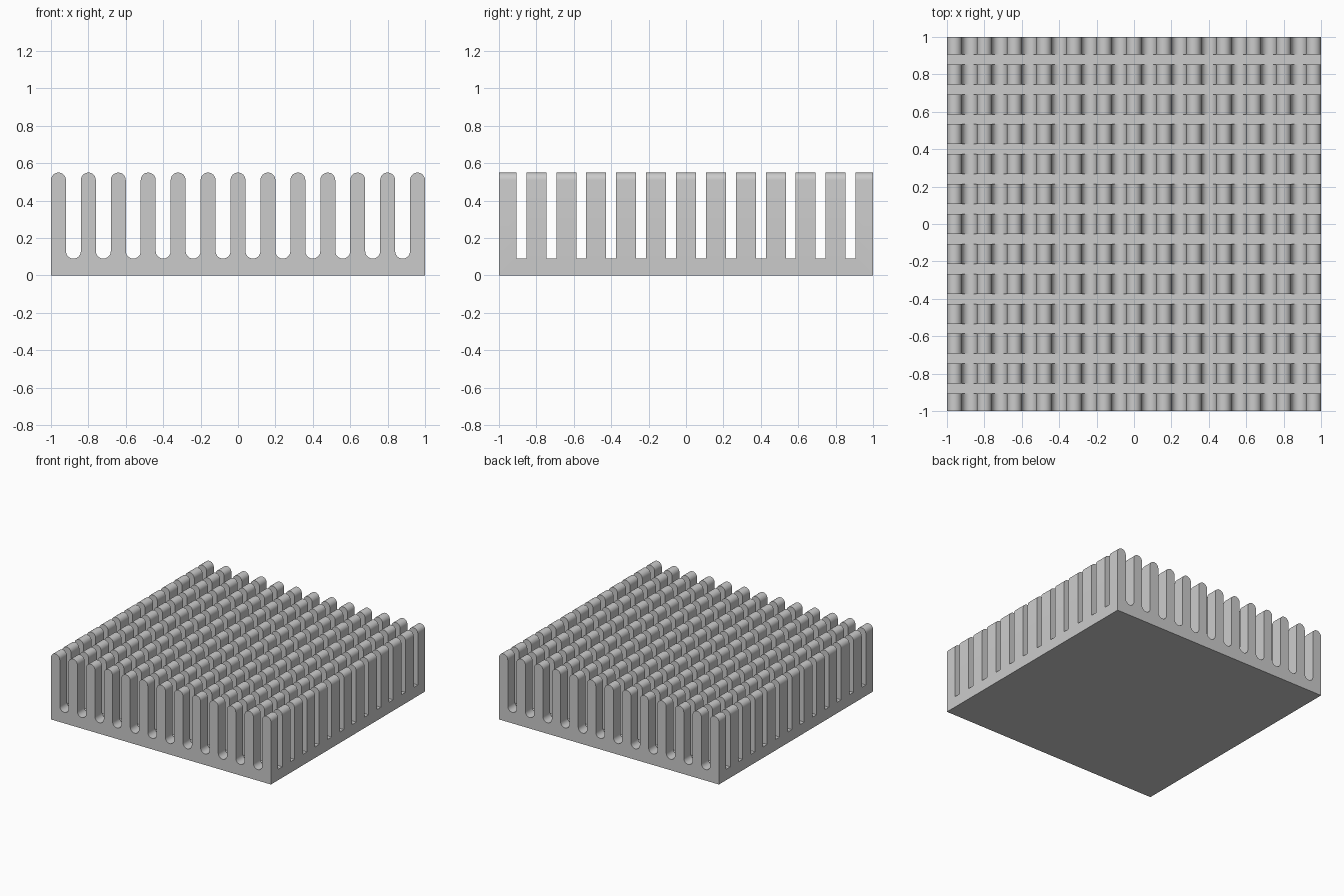
import bpy, bmesh
from math import pi, cos, sin

if "Cube" in bpy.data.objects:
    bpy.data.objects.remove(bpy.data.objects["Cube"])

N = 13                  # pins per side
PITCH = 0.16
R = 0.04                # radius of pin tops and channel bottoms
SLOT = 0.053            # width of the square cross slots
FLOOR, TOP = 0.09, 0.55
SEG = 12                # segments per half circle (even)


def arc(cx, cz, sign):
    """Half circle from left to right; sign +1 is a crest, -1 a valley."""
    return [(cx - R * cos(pi * i / SEG), cz + sign * R * sin(pi * i / SEG))
            for i in range(SEG + 1)]


# Upper outline of each pin, running from valley middle to valley middle
half = SEG // 2
pins = []
for i in range(N):
    x = -0.96 + i * PITCH
    left = arc(x - 2 * R, FLOOR + R, -1)[half:] if i else [(-1, FLOOR)]
    right = arc(x + 2 * R, FLOOR + R, -1)[:half + 1] if i < N - 1 else [(1, FLOOR)]
    pins.append(left + arc(x, TOP - R, 1) + right)

# Front-to-back bands occupied by pins
cuts = [-0.88 + i * PITCH for i in range(N - 1)]
starts = [-1] + [c + SLOT / 2 for c in cuts]
ends = [c - SLOT / 2 for c in cuts] + [1]
bands = list(zip(starts, ends))

bm = bmesh.new()


def face(points):
    bm.faces.new([bm.verts.new(p) for p in points])


# Rounded pin and channel surfaces (flat outer sides are added below)
for y0, y1 in bands:
    for prof in pins:
        for (xa, za), (xb, zb) in zip(prof, prof[1:]):
            if abs(xa) > 0.9999 and abs(xb) > 0.9999:
                continue
            face([(xa, y0, za), (xb, y0, zb), (xb, y1, zb), (xa, y1, za)])
    # Pin walls facing the cross slots
    for y in (y0, y1):
        if abs(y) < 1:
            for prof in pins:
                face([(x, y, z) for x, z in prof])

# Flat slot floors
for y0, y1 in zip(ends[:-1], starts[1:]):
    for prof in pins:
        xa, xb = prof[0][0], prof[-1][0]
        face([(xa, y0, FLOOR), (xb, y0, FLOOR), (xb, y1, FLOOR), (xa, y1, FLOOR)])

# Comb-shaped front, back, left and right faces, and the underside
outline = pins[0] + [p for prof in pins[1:] for p in prof[1:]]
outline = [p for p in outline if p not in ((-1, FLOOR), (1, FLOOR))]
side = []
for y0, y1 in bands:
    side += [(y0, FLOOR)] * (y0 > -1) + [(y0, TOP - R), (y1, TOP - R)]
    side += [(y1, FLOOR)] * (y1 < 1)
for s in (-1, 1):
    face([(x, s, z) for x, z in outline] + [(1, s, 0), (-1, s, 0)])
    face([(s, y, z) for y, z in side] + [(s, 1, 0), (s, -1, 0)])
face([(-1, -1, 0), (1, -1, 0), (1, 1, 0), (-1, 1, 0)])

bmesh.ops.remove_doubles(bm, verts=bm.verts[:], dist=1e-4)
bmesh.ops.recalc_face_normals(bm, faces=bm.faces[:])

mesh = bpy.data.meshes.new("heat_sink")
bm.to_mesh(mesh)
bm.free()
obj = bpy.data.objects.new("heat_sink", mesh)
bpy.context.collection.objects.link(obj)
bpy.context.view_layer.objects.active = obj
obj.select_set(True)
bpy.ops.object.shade_smooth_by_angle()
